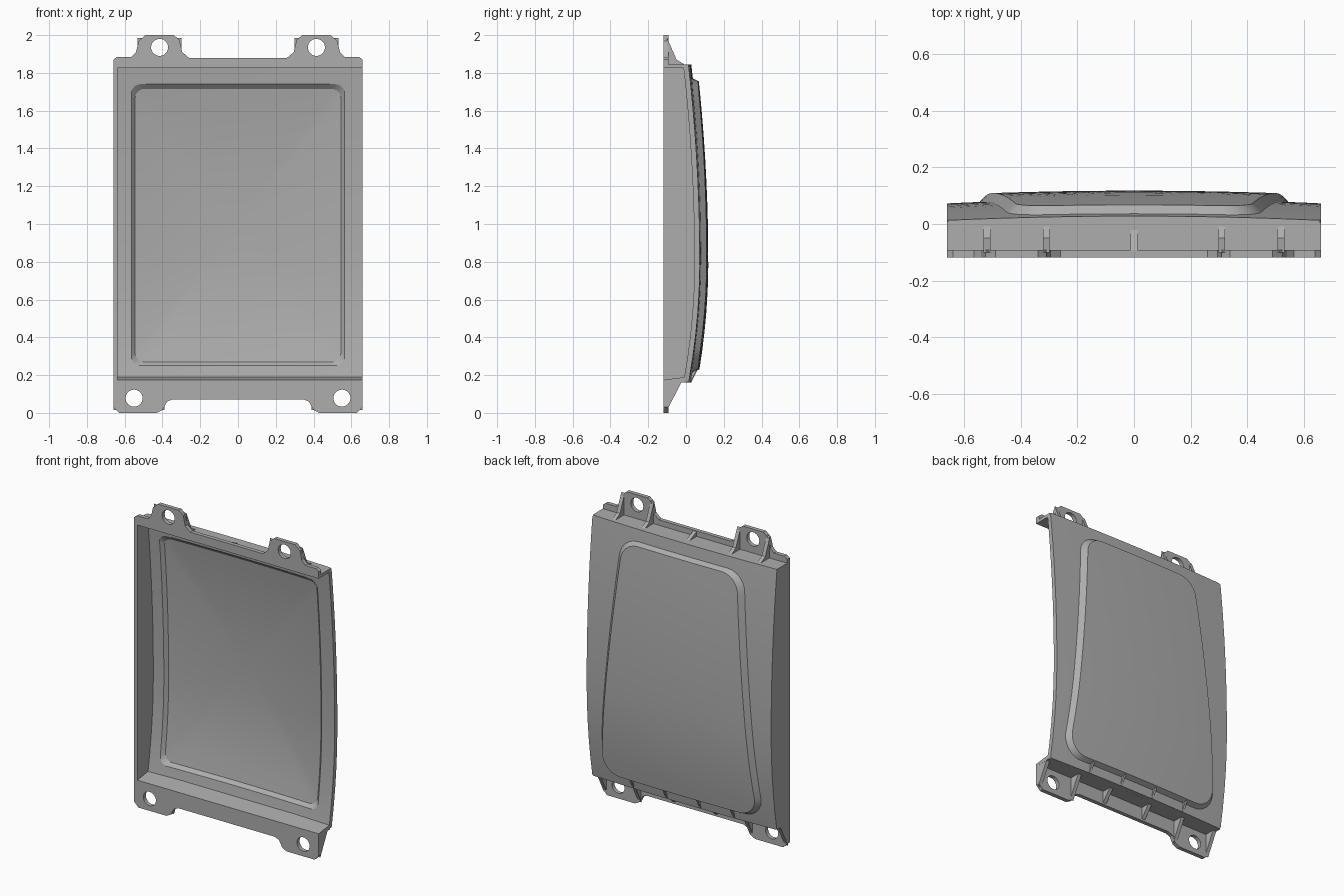
import bpy, bmesh, math

cube = bpy.data.objects.get("Cube")
if cube:
    bpy.data.objects.remove(cube, do_unlink=True)

grey = bpy.data.materials.new("plain_grey")
grey.use_nodes = True
grey.diffuse_color = (0.42, 0.42, 0.42, 1)
grey.node_tree.nodes["Principled BSDF"].inputs["Base Color"].default_value = (0.42, 0.42, 0.42, 1)

HALF, FRONT, LOW, HIGH = 0.66, -0.118, 0.16, 1.845


def skin(x, z):
    """Depth of the bowed outer skin."""
    bow = 0.055 if z > 0.8 else 0.145
    return 0.073 - bow * (z - 0.8) ** 2 + 0.015 * (1 - (x / HALF) ** 2)


def finish(name, bm):
    bmesh.ops.recalc_face_normals(bm, faces=bm.faces)
    mesh = bpy.data.meshes.new(name)
    bm.to_mesh(mesh)
    bm.free()
    mesh.materials.append(grey)
    ob = bpy.data.objects.new(name, mesh)
    bpy.context.collection.objects.link(ob)
    bpy.ops.object.select_all(action="DESELECT")
    ob.select_set(True)
    bpy.context.view_layer.objects.active = ob
    bpy.ops.object.shade_smooth_by_angle(angle=math.radians(25))
    return ob


def outline(low_w, high_w, z0, z1, r, side=14, arc=6):
    """Rounded four-sided loop with a fixed point count."""
    corners = [(low_w - r, z0 + r, -90), (high_w - r, z1 - r, 0),
               (r - high_w, z1 - r, 90), (r - low_w, z0 + r, 180)]
    arcs = [[(x + r * math.cos(math.radians(a + 90 * i / arc)),
              z + r * math.sin(math.radians(a + 90 * i / arc)))
             for i in range(arc + 1)] for x, z, a in corners]
    pts = []
    for k in range(4):
        pts += arcs[k]
        p, q = arcs[k][-1], arcs[(k + 1) % 4][0]
        pts += [(p[0] + (q[0] - p[0]) * i / side, p[1] + (q[1] - p[1]) * i / side)
                for i in range(1, side)]
    return pts


def blend(a, b, t):
    return [(p[0] + (q[0] - p[0]) * t, p[1] + (q[1] - p[1]) * t) for p, q in zip(a, b)]


def prism(name, profile, x, width):
    """Depth-height profile extruded sideways."""
    bm = bmesh.new()
    face = bm.faces.new([bm.verts.new((x - width / 2, y, z)) for y, z in profile])
    new = bmesh.ops.extrude_face_region(bm, geom=[face])["geom"]
    bmesh.ops.translate(bm, vec=(width, 0, 0),
                        verts=[v for v in new if isinstance(v, bmesh.types.BMVert)])
    return finish(name, bm)


def flange(name, half_outline, hole_x, hole_z):
    """Mirrored flat plate with two round holes."""
    loops = [half_outline + [(-x, z) for x, z in reversed(half_outline)]]
    for s in (-1, 1):
        loops.append([(s * hole_x + 0.045 * math.cos(i * math.tau / 32),
                       hole_z + 0.045 * math.sin(i * math.tau / 32)) for i in range(32)])
    curve = bpy.data.curves.new(name + "_outline", "CURVE")
    curve.dimensions, curve.fill_mode, curve.extrude = "2D", "BOTH", 0.013
    for pts in loops:
        sp = curve.splines.new("POLY")
        sp.points.add(len(pts) - 1)
        for p, (x, z) in zip(sp.points, pts):
            p.co = (x, z, 0, 1)
        sp.use_cyclic_u = True
    tmp = bpy.data.objects.new(name + "_outline", curve)
    bpy.context.collection.objects.link(tmp)
    deps = bpy.context.evaluated_depsgraph_get()
    mesh = bpy.data.meshes.new_from_object(tmp.evaluated_get(deps))
    bm = bmesh.new()
    bm.from_mesh(mesh)
    bpy.data.objects.remove(tmp, do_unlink=True)
    bpy.data.meshes.remove(mesh)
    bmesh.ops.remove_doubles(bm, verts=bm.verts, dist=0.0001)
    for v in bm.verts:
        v.co = (v.co.x, FRONT + 0.013 + v.co.z, v.co.y)
    finish(name, bm)


# Bowed panel: recessed front, raised tapered pad on the back
edge = outline(HALF, HALF, LOW, HIGH, 0.012)
recess = outline(0.565, 0.565, 0.25, 1.74, 0.05)
recess_in = outline(0.545, 0.545, 0.27, 1.715, 0.05)
pad = outline(0.57, 0.45, 0.215, 1.77, 0.13)
pad_top = outline(0.545, 0.42, 0.23, 1.755, 0.12)
middle = [(0, 1.0)] * len(edge)
steps = [0.97, 0.85, 0.7, 0.55, 0.4, 0.25, 0.12, 0]
rings = [(blend(recess_in, middle, t), -0.008 + 0.02 * (1 - (1 - t) ** 2)) for t in steps]
rings += [(blend(recess, edge, t), -0.028) for t in (0, 0.5, 1)]
rings += [(blend(edge, pad, t), 0) for t in (0, 0.25, 0.5, 0.75, 1)]
rings += [(blend(pad_top, middle, t), 0.03) for t in reversed(steps)]
bm = bmesh.new()
loops = [[bm.verts.new((x, skin(x, z) + d, z)) for x, z in pts] for pts, d in rings]
count = len(edge)
for a, b in zip(loops, loops[1:]):
    for i in range(count):
        j = (i + 1) % count
        bm.faces.new((a[i], a[j], b[j], b[i]))
bm.faces.new(loops[0])
bm.faces.new(loops[-1])
finish("bowed_panel", bm)

# Closed side wall on one side only
heights = [LOW + (HIGH - LOW) * i / 24 for i in range(25)]
prism("side_wall", [(FRONT, HIGH), (FRONT, LOW)]
      + [(skin(HALF, z) - 0.004, z) for z in heights], -0.649, 0.022)

# Upper and lower tray walls
prism("upper_wall", [(FRONT, 1.825), (FRONT, HIGH), (0.005, HIGH), (0.005, 1.825)], 0, 2 * HALF)
prism("lower_wall", [(FRONT, LOW), (FRONT, 0.175), (0, 0.19), (0, LOW)], 0, 2 * HALF)

# Mounting flanges with tabs
flange("upper_flange",
       [(-0.66, 1.83), (-0.66, 1.87), (-0.64, 1.885), (-0.565, 1.885), (-0.54, 1.91),
        (-0.525, 1.97), (-0.49, 2.0), (-0.34, 2.0), (-0.31, 1.975), (-0.295, 1.91),
        (-0.26, 1.88)], 0.415, 1.935)
flange("lower_flange",
       [(-0.66, 0.175), (-0.66, 0.03), (-0.63, 0), (-0.43, 0), (-0.4, 0.015),
        (-0.375, 0.06), (-0.345, 0.072)], 0.55, 0.078)

# Stiffening ribs behind the flanges
tall = [(-0.1, 1.985), (-0.05, 1.87), (0, 1.84), (-0.1, 1.84)]
short = [(-0.1, 1.88), (-0.01, 1.84), (-0.1, 1.84)]
deep = [(-0.1, 0.015), (-0.025, LOW), (-0.1, LOW)]
small = [(-0.1, 0.075), (-0.03, LOW), (-0.1, LOW)]
for side, s in (("right", -1), ("left", 1)):
    for label, profile, x in (("upper_outer", tall, 0.52), ("upper_inner", tall, 0.31),
                              ("lower_outer", deep, 0.647), ("lower_inner", deep, 0.4),
                              ("lower_middle", small, 0.15)):
        prism(f"{label}_rib_{side}", profile, s * x, 0.024)
    # Little ribs joining the pad to the lower lip
    for n, x in (("inner", 0.12), ("outer", 0.36)):
        base = skin(x, 0.17)
        prism(f"pad_{n}_rib_{side}", [(base - 0.02, 0.165), (base, 0.165),
              (base + 0.035, 0.235), (base, 0.235)], s * x, 0.014)
prism("upper_centre_rib", short, 0, 0.024)
